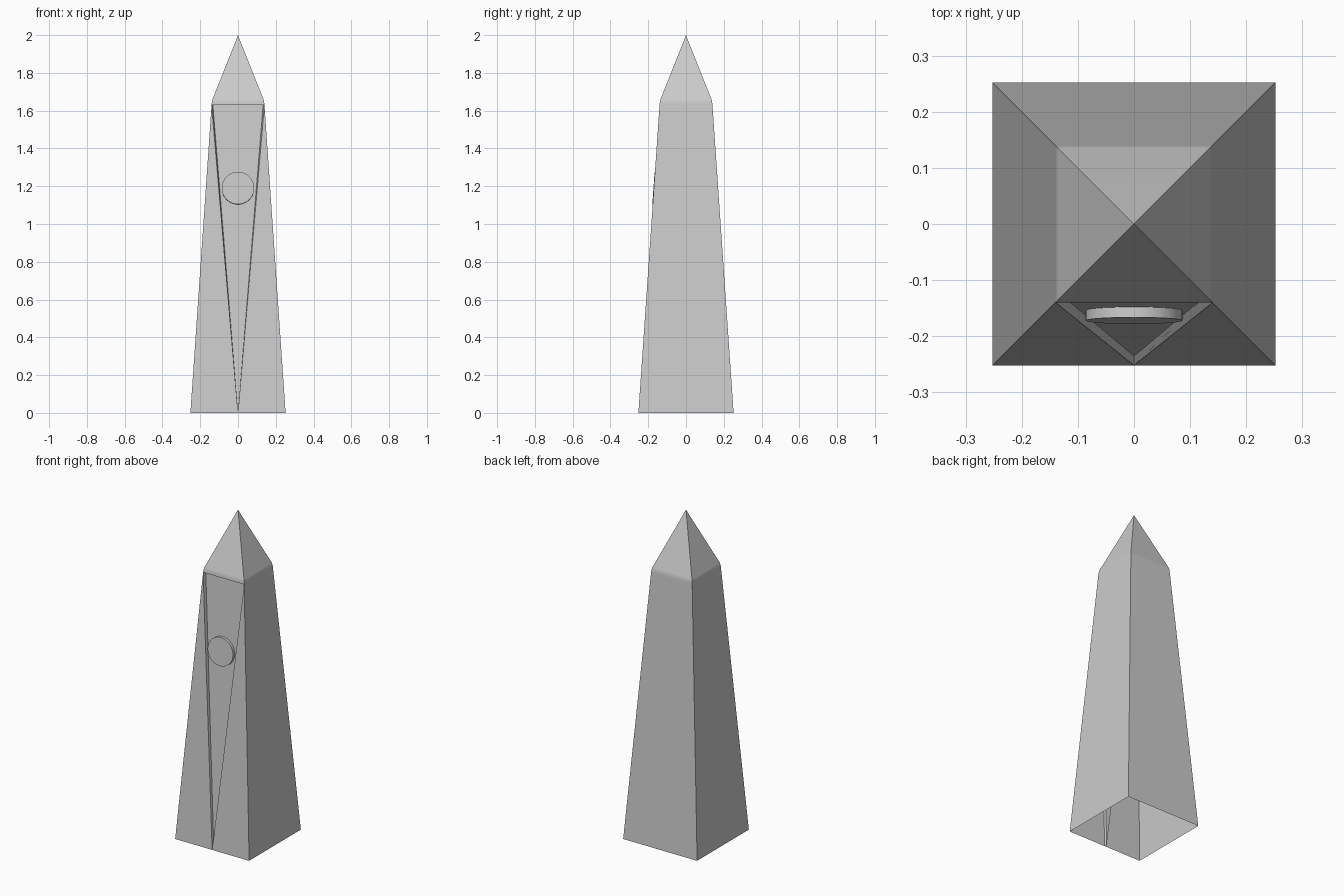
import bpy, bmesh, math

if "Cube" in bpy.data.objects:
    bpy.data.objects.remove(bpy.data.objects["Cube"])

BASE, SHOULDER, Z_SH, DEPTH = 0.252, 0.14, 1.63, 0.0165
SLOPE = (BASE - SHOULDER) / Z_SH


def finish(name, bm):
    mesh = bpy.data.meshes.new(name)
    bmesh.ops.recalc_face_normals(bm, faces=bm.faces)
    bm.to_mesh(mesh)
    bm.free()
    obj = bpy.data.objects.new(name, mesh)
    bpy.context.collection.objects.link(obj)
    bpy.ops.object.select_all(action='DESELECT')
    obj.select_set(True)
    bpy.context.view_layer.objects.active = obj
    bpy.ops.object.shade_smooth_by_angle(angle=math.radians(30))
    return obj


# Obelisk shell: tapered shaft, softened shoulder, pointed cap, open underside
bm = bmesh.new()
rings = []
for half, z in ((BASE, 0), (SHOULDER, Z_SH), (0.1385, 1.645), (0.135, 1.66)):
    rings.append([bm.verts.new((sx * half, sy * half, z))
                  for sx, sy in ((-1, -1), (1, -1), (1, 1), (-1, 1))])
for level, (low, high) in enumerate(zip(rings, rings[1:])):
    for i in range(4):
        if level == 0 and i == 0:
            continue  # the front of the shaft holds the recess
        j = (i + 1) % 4
        bm.faces.new((low[i], low[j], high[j], high[i]))
tip = bm.verts.new((0, 0, 2))
for i in range(4):
    bm.faces.new((rings[-1][i], rings[-1][(i + 1) % 4], tip))

# Front face with the sunken wedge-shaped panel
bl, br = rings[0][:2]
tl, tr = rings[1][:2]
point = bm.verts.new((0, -BASE, 0))
in_l, in_r, in_p = [bm.verts.new(c) for c in (
    (-0.133, -SHOULDER + DEPTH, Z_SH),
    (0.133, -SHOULDER + DEPTH, Z_SH),
    (0, -BASE + DEPTH, 0))]
for face in ((bl, point, tl), (point, br, tr),
             (tl, point, in_p, in_l), (point, tr, in_r, in_p),
             (tr, tl, in_l, in_r), (in_l, in_p, in_r)):
    bm.faces.new(face)
shell = finish("obelisk_shell", bm)
shell.modifiers.new("flat_shading", 'WEIGHTED_NORMAL').keep_sharp = True

# Round boss standing on the sunken panel, leaning with the front face
bm = bmesh.new()
thick = 0.019
bmesh.ops.create_cone(bm, cap_ends=True, segments=48,
                      radius1=0.086, radius2=0.086, depth=thick)
disc = finish("front_disc", bm)
disc.rotation_euler.x = math.pi / 2 - math.atan(SLOPE)
disc.location = (0, -(BASE - SLOPE * 1.19) - 0.002 + thick / 2, 1.19)
